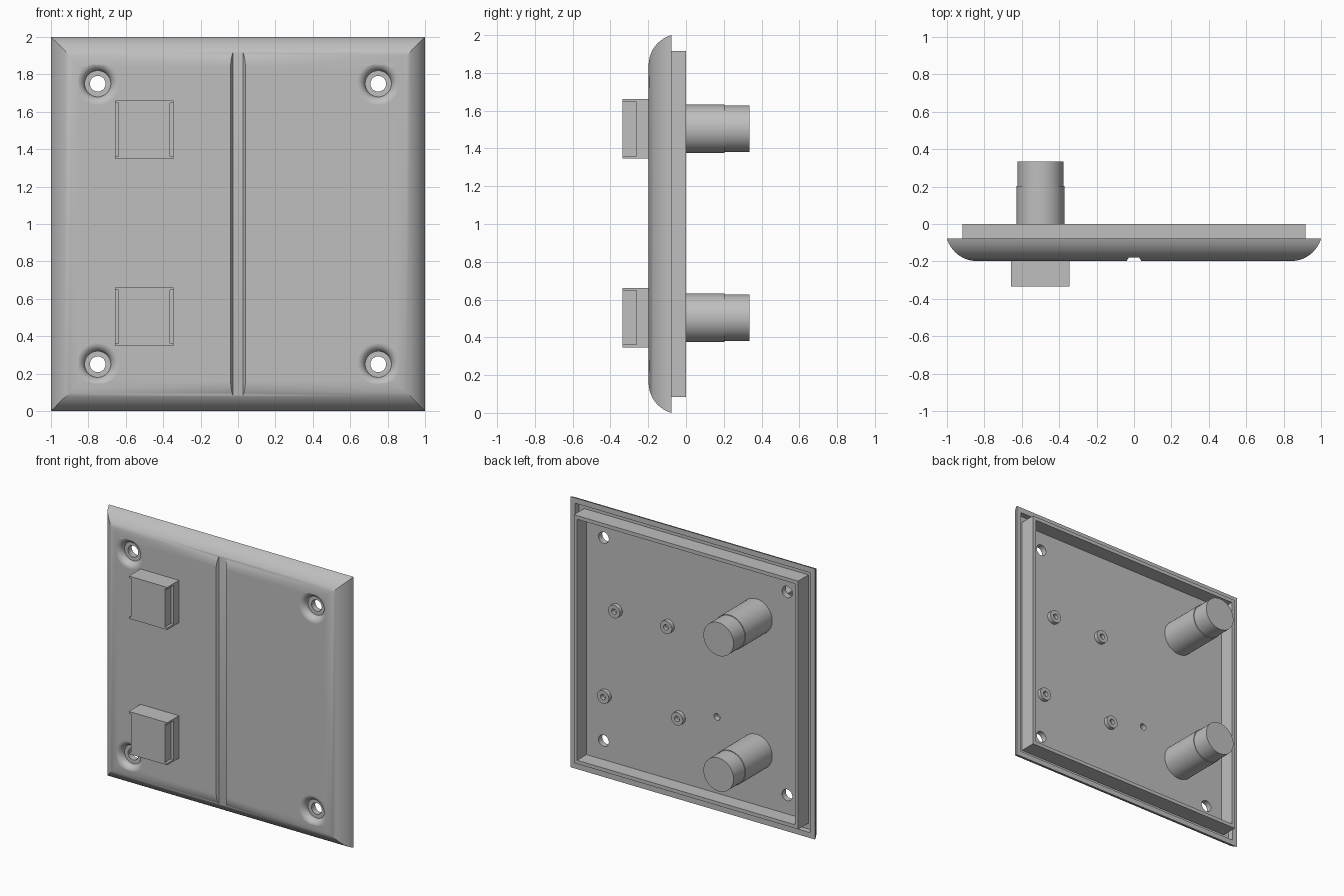
import bpy, bmesh, math
from mathutils import Matrix

cube = bpy.data.objects.get("Cube")
if cube:
    bpy.data.objects.remove(cube)

grey = bpy.data.materials.new("plain_grey")
grey.use_nodes = True
grey.diffuse_color = (0.52, 0.52, 0.52, 1)
grey.node_tree.nodes["Principled BSDF"].inputs["Base Color"].default_value = grey.diffuse_color


def finish(name, bm):
    bmesh.ops.recalc_face_normals(bm, faces=bm.faces)
    mesh = bpy.data.meshes.new(name)
    bm.to_mesh(mesh)
    bm.free()
    mesh.materials.append(grey)
    obj = bpy.data.objects.new(name, mesh)
    bpy.context.collection.objects.link(obj)
    return obj


def loft(name, sides, rings, x=0, z=0):
    """Join rings of (radius, y) around the y axis; four sides give a square."""
    bm = bmesh.new()
    grow = 1 / math.cos(math.pi / 4) if sides == 4 else 1
    loops = []
    for r, y in rings:
        angles = [(i + 0.5) * math.tau / sides for i in range(sides)]
        loops.append([bm.verts.new((x + r * grow * math.cos(a), y, z + r * grow * math.sin(a)))
                      for a in angles])
    for a, b in zip(loops, loops[1:]):
        for i in range(sides):
            j = (i + 1) % sides
            bm.faces.new((a[i], a[j], b[j], b[i]))
    bm.faces.new(loops[0])
    bm.faces.new(loops[-1])
    return finish(name, bm)


def box(name, lo, hi):
    bm = bmesh.new()
    size = [b - a for a, b in zip(lo, hi)]
    mid = [(a + b) / 2 for a, b in zip(lo, hi)]
    bmesh.ops.create_cube(bm, size=1, matrix=Matrix.Translation(mid) @ Matrix.Diagonal((*size, 1)))
    return finish(name, bm)


def activate(obj):
    bpy.ops.object.select_all(action='DESELECT')
    obj.select_set(True)
    bpy.context.view_layer.objects.active = obj


def cut(obj, cutter):
    mod = obj.modifiers.new("cut", 'BOOLEAN')
    mod.operation = 'DIFFERENCE'
    mod.solver = 'EXACT'
    mod.object = cutter
    activate(obj)
    bpy.ops.object.modifier_apply(modifier=mod.name)
    bpy.data.objects.remove(cutter)


def smooth(obj):
    activate(obj)
    bpy.ops.object.shade_smooth_by_angle(angle=math.radians(30))
    mod = obj.modifiers.new("flat_faces", 'WEIGHTED_NORMAL')
    mod.keep_sharp = True


# Panel: rounded front edge, rim, rim channel, raised lip and inner floor
FRONT, FLOOR, RIM = -0.198, -0.11, -0.078
radius, start = 0.167, 0.84
sweep = math.asin((1 - start) / radius)
rings = []
for i in range(11):
    t = sweep * i / 10
    rings.append((start + radius * math.sin(t), FRONT + radius * (1 - math.cos(t))))
rings[-1] = (1, RIM)
rings += [(0.96, RIM), (0.96, -0.12), (0.917, -0.12), (0.917, 0), (0.89, 0), (0.89, FLOOR)]
panel = loft("panel", 4, rings, z=1)

# Centre groove with sloping sides, running off both rounded ends
bm = bmesh.new()
section = [(-0.06, -0.23), (0.06, -0.23), (0.028, -0.18), (-0.028, -0.18)]
face = bm.faces.new([bm.verts.new((x, y, -0.1)) for x, y in section])
ext = bmesh.ops.extrude_face_region(bm, geom=[face])
bmesh.ops.translate(bm, vec=(0, 0, 2.2), verts=[v for v in ext["geom"] if isinstance(v, bmesh.types.BMVert)])
cut(panel, finish("groove_cutter", bm))

# Dimpled screw holes in the corners
fillet = 0.045
dimple = [(0.115, -0.3)]
for i in range(9):
    t = math.pi / 2 * i / 8
    dimple.append((0.115 - fillet * math.sin(t), FRONT + fillet * (1 - math.cos(t))))
dimple += [(0.042, FRONT + fillet), (0.042, 0.05)]
for x in (-0.75, 0.75):
    for z in (0.25, 1.75):
        cut(panel, loft("hole_cutter", 32, dimple, x, z))

# Small blind hole in the back
cut(panel, loft("pin_cutter", 20, [(0.025, -0.15), (0.025, 0)], -0.176, 0.673))
smooth(panel)

# Screw bosses on the inner floor
boss = [(0.048, -0.12), (0.048, -0.08), (0.02, -0.08), (0.02, -0.108)]
for i, (x, z) in enumerate([(0.645, 1.243), (0.22, 1.24), (0.735, 0.588), (0.13, 0.588)]):
    smooth(loft(f"screw_boss_{i + 1}", 24, boss, x, z))

# Square buttons in front with notched sides, stepped barrels behind
for label, z in (("lower", 0.504), ("upper", 1.504)):
    button = box(f"{label}_button", (-0.658, -0.335, z - 0.157), (-0.344, -0.19, z + 0.157))
    for lo, hi in ((-0.7, -0.638), (-0.364, -0.3)):
        cut(button, box("notch_cutter", (lo, -0.4, z - 0.143), (hi, -0.263, z + 0.143)))
    barrel = [(0.128, -0.12), (0.128, 0.203), (0.123, 0.203), (0.123, 0.335)]
    smooth(loft(f"{label}_barrel", 48, barrel, -0.5, z))
